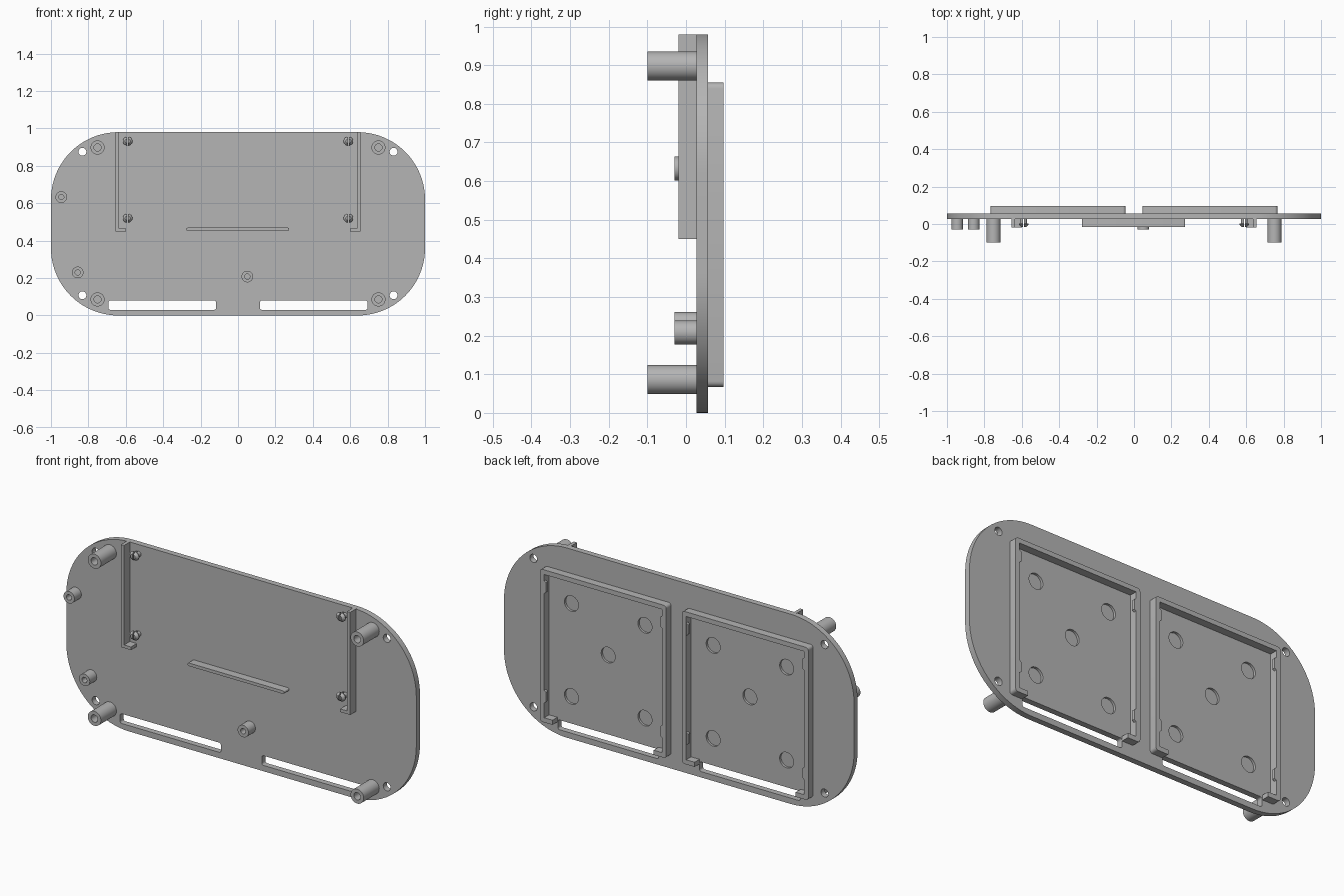
import bpy, bmesh
from math import sin, cos, pi, radians
from mathutils import Vector

cube = bpy.data.objects.get("Cube")
if cube:
    bpy.data.objects.remove(cube, do_unlink=True)

GREY = (0.46, 0.46, 0.46, 1)
mat = bpy.data.materials.new("matte grey")
mat.use_nodes = True
mat.diffuse_color = GREY
mat.node_tree.nodes["Principled BSDF"].inputs["Base Color"].default_value = GREY

FRONT, BACK = 0.027, 0.057      # plate faces
EMBED = FRONT + 0.005           # front parts sink slightly into the plate


def finish(bm, name):
    bmesh.ops.recalc_face_normals(bm, faces=bm.faces)
    mesh = bpy.data.meshes.new(name)
    bm.to_mesh(mesh)
    bm.free()
    mesh.materials.append(mat)
    obj = bpy.data.objects.new(name, mesh)
    bpy.context.collection.objects.link(obj)
    return obj


def add_prism(bm, pts, y0, y1):
    face = bm.faces.new([bm.verts.new((x, y0, z)) for x, z in pts])
    ext = bmesh.ops.extrude_face_region(bm, geom=[face], use_keep_orig=True)
    verts = [g for g in ext["geom"] if isinstance(g, bmesh.types.BMVert)]
    bmesh.ops.translate(bm, verts=verts, vec=(0, y1 - y0, 0))


def prism(name, pts, y0, y1):
    bm = bmesh.new()
    add_prism(bm, pts, y0, y1)
    return finish(bm, name)


def arc(cx, cz, r, a0, a1, n):
    return [(cx + r * cos(radians(a0 + (a1 - a0) * i / n)),
             cz + r * sin(radians(a0 + (a1 - a0) * i / n))) for i in range(n + 1)]


def rounded(x0, x1, z0, z1, r, n):
    return (arc(x1 - r, z1 - r, r, 0, 90, n) + arc(x0 + r, z1 - r, r, 90, 180, n)
            + arc(x0 + r, z0 + r, r, 180, 270, n) + arc(x1 - r, z0 + r, r, 270, 360, n))


def circle(x, z, r, n=32):
    return arc(x, z, r, 0, 360, n)[:-1]


def lathe(name, profile, x, z, sweep=360, start=0, steps=32):
    """Revolve (radius, y) points about the y axis."""
    bm = bmesh.new()
    vs = [bm.verts.new((r * cos(start), y, r * sin(start))) for r, y in profile]
    edges = [bm.edges.new(p) for p in zip(vs, vs[1:])]
    bmesh.ops.spin(bm, geom=vs + edges, cent=(0, 0, 0), axis=(0, 1, 0),
                   angle=radians(sweep), steps=steps)
    bmesh.ops.remove_doubles(bm, verts=bm.verts, dist=0.0001)
    rim = [e for e in bm.edges if e.is_boundary]
    if rim:
        bmesh.ops.holes_fill(bm, edges=rim)
    bmesh.ops.translate(bm, verts=bm.verts, vec=Vector((x, 0, z)))
    return finish(bm, name)


# Base plate with slots, screw holes and shallow round recesses
plate = prism("base_plate", rounded(-1, 1, 0, 0.98, 0.36, 20), FRONT, BACK)
cut = bmesh.new()
for s in (-1, 1):
    add_prism(cut, rounded(s * 0.405 - 0.288, s * 0.405 + 0.288, 0.03, 0.08, 0.01, 4), 0, 0.1)
    for z in (0.108, 0.875):
        add_prism(cut, circle(s * 0.832, z, 0.021), 0, 0.1)
    for dx, z in ((-0.21, 0.22), (0.21, 0.22), (-0.21, 0.7), (0.21, 0.7), (0, 0.49)):
        add_prism(cut, circle(s * 0.405 + dx, z, 0.04), BACK - 0.012, 0.1)
cutter = finish(cut, "plate_cutter")
cutter.hide_render = True
mod = plate.modifiers.new("cuts", "BOOLEAN")
mod.operation, mod.solver, mod.object = "DIFFERENCE", "EXACT", cutter
bpy.context.view_layer.objects.active = plate
bpy.ops.object.modifier_apply(modifier=mod.name)
bpy.data.objects.remove(cutter, do_unlink=True)

for s, side in ((-1, "right"), (1, "left")):
    # Rear panel frame, open along the bottom between two short feet
    x0, x1, z0, z1, t, r = 0.045, 0.767, 0.067, 0.855, 0.024, 0.015
    foot = 0.072
    outline = ([(x0 + foot, z0)] + arc(x0 + r, z0 + r, r, 270, 180, 4)
               + arc(x0 + r, z1 - r, r, 180, 90, 4) + arc(x1 - r, z1 - r, r, 90, 0, 4)
               + arc(x1 - r, z0 + r, r, 0, -90, 4)
               + [(x1 - foot, z0), (x1 - foot, z0 + t), (x1 - t, z0 + t), (x1 - t, z1 - t),
                  (x0 + t, z1 - t), (x0 + t, z0 + t), (x0 + foot, z0 + t)])
    prism(side + "_frame", [(s * x, z) for x, z in outline], BACK - 0.003, 0.097)

    # Retaining tabs inside the frame walls
    for x, inward in ((x0 + t, 1), (x1 - t, -1)):
        for z in (0.2, 0.765):
            tab = [(x - inward * 0.004, z - 0.035), (x + inward * 0.01, z - 0.025),
                   (x + inward * 0.01, z + 0.025), (x - inward * 0.004, z + 0.035)]
            prism(side + "_frame_tab", [(s * a, b) for a, b in tab], 0.082, 0.0965)

    # Front L-shaped guide rail
    rail = [(0.655, 0.98), (0.655, 0.45), (0.598, 0.45), (0.598, 0.466),
            (0.637, 0.466), (0.637, 0.98)]
    prism(side + "_rail", [(s * x, z) for x, z in rail], -0.02, EMBED)

    # Split snap posts
    for z in (0.52, 0.932):
        for half in (-1, 1):
            lathe(side + "_snap_post",
                  [(0, EMBED), (0.014, EMBED), (0.014, 0.004), (0.023, 0.001),
                   (0.023, -0.004), (0.011, -0.016), (0, -0.016)],
                  s * 0.59 + half * 0.003, z, 180, pi / 2 if half > 0 else -pi / 2, 12)


# Hollow mounting pegs
def peg(name, x, z, r, hole, tip):
    lathe(name, [(0, EMBED), (r, EMBED), (r, tip), (hole, tip),
                 (hole, FRONT - 0.002), (0, FRONT - 0.002)], x, z)


for x in (-0.751, 0.751):
    for z in (0.086, 0.898):
        peg("tall_peg", x, z, 0.0375, 0.019, -0.1)
for x, z in ((-0.945, 0.633), (-0.857, 0.23), (0.05, 0.208)):
    peg("short_peg", x, z, 0.031, 0.014, -0.03)

# Central support ledge
prism("centre_ledge", rounded(-0.278, 0.274, 0.453, 0.469, 0.0075, 4), -0.015, EMBED)

# Smooth round surfaces, keep edges crisp
for obj in bpy.data.objects:
    obj.select_set(obj.type == "MESH" and mat.name in obj.data.materials)
bpy.ops.object.shade_smooth_by_angle(angle=radians(30))
